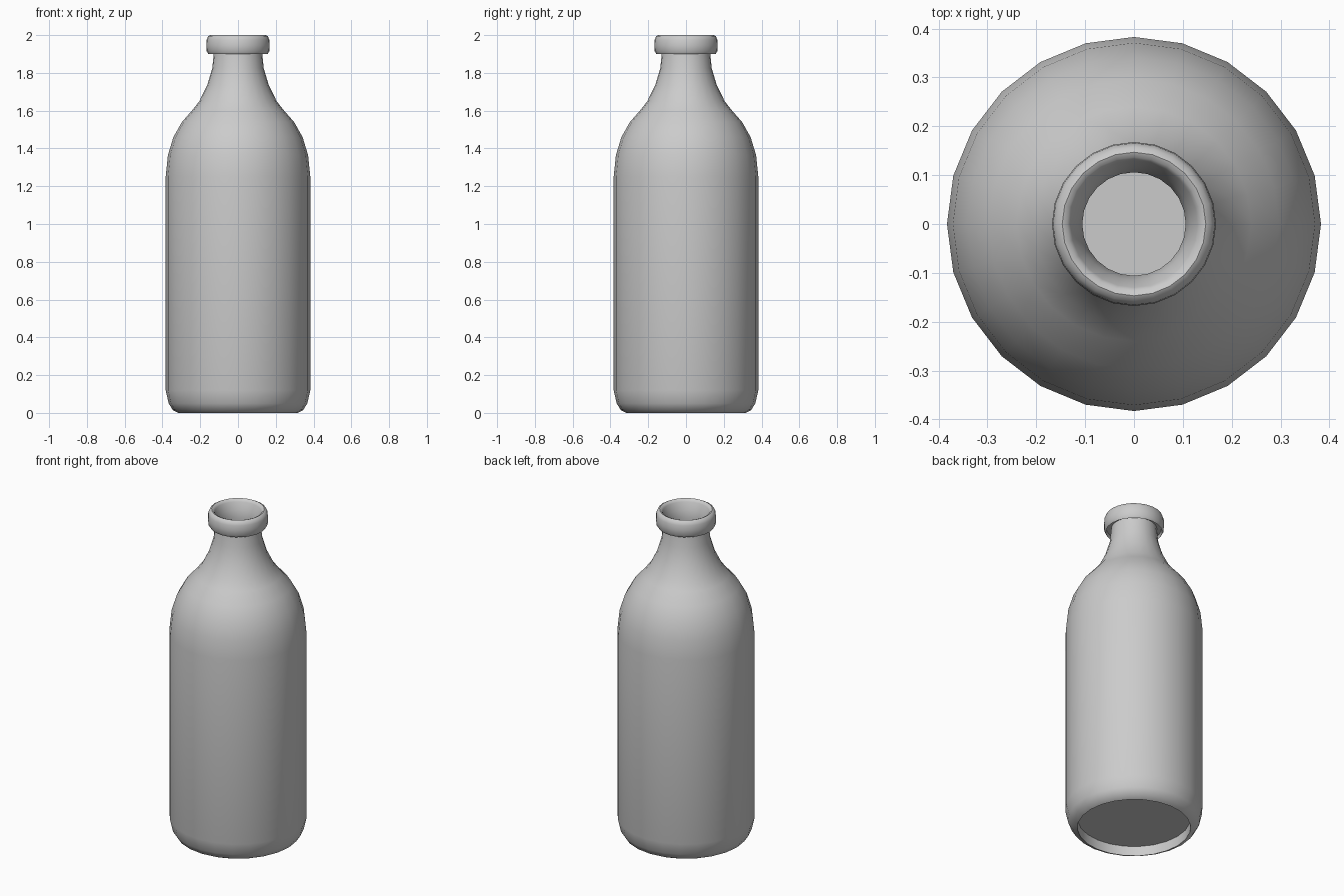
import bpy, bmesh
from math import cos, sin, pi, radians

if "Cube" in bpy.data.objects:
    bpy.data.objects.remove(bpy.data.objects["Cube"])

SIDES = 24


def lathe(name, profile, closed=False):
    """Spin an (r, z) profile around z; r = 0 collapses to a pole."""
    bm = bmesh.new()
    rings = []
    for r, z in profile:
        if r == 0:
            rings.append([bm.verts.new((0, 0, z))] * SIDES)
        else:
            rings.append([bm.verts.new((r * cos(2 * pi * i / SIDES), r * sin(2 * pi * i / SIDES), z))
                          for i in range(SIDES)])
    pairs = list(zip(rings, rings[1:]))
    if closed:
        pairs.append((rings[-1], rings[0]))
    for a, b in pairs:
        for i in range(SIDES):
            j = (i + 1) % SIDES
            bm.faces.new(list(dict.fromkeys((a[i], a[j], b[j], b[i]))))
    bmesh.ops.recalc_face_normals(bm, faces=bm.faces)
    mesh = bpy.data.meshes.new(name)
    bm.to_mesh(mesh)
    bm.free()
    obj = bpy.data.objects.new(name, mesh)
    bpy.context.collection.objects.link(obj)
    bpy.ops.object.select_all(action='DESELECT')
    obj.select_set(True)
    bpy.context.view_layer.objects.active = obj
    bpy.ops.object.shade_smooth_by_angle(angle=radians(40))
    return obj


# One continuous wall: recessed base, body, shoulder, neck, lip, inside
base = [(0, 0.06), (0.315, 0.06), (0.315, 0), (0.345, 0.015), (0.367, 0.05), (0.383, 0.12)]
shoulder = [(0.383, 1.25), (0.371, 1.365), (0.342, 1.46), (0.297, 1.54), (0.24, 1.605),
            (0.205, 1.65), (0.163, 1.735), (0.136, 1.825), (0.127, 1.92)]
lip = [(0.153, 1.92), (0.157, 1.9), (0.166, 1.915), (0.168, 1.945), (0.166, 1.975),
       (0.158, 1.994), (0.147, 2.0), (0.137, 1.996), (0.13, 1.985), (0.115, 1.94), (0.106, 1.9)]
inside = [(r - 0.02, z - 0.004) for r, z in reversed(shoulder[:-1])]
inside += [(0.363, 0.12), (0.345, 0.08), (0, 0.08)]

lathe("bottle", base + shoulder + lip + inside)
